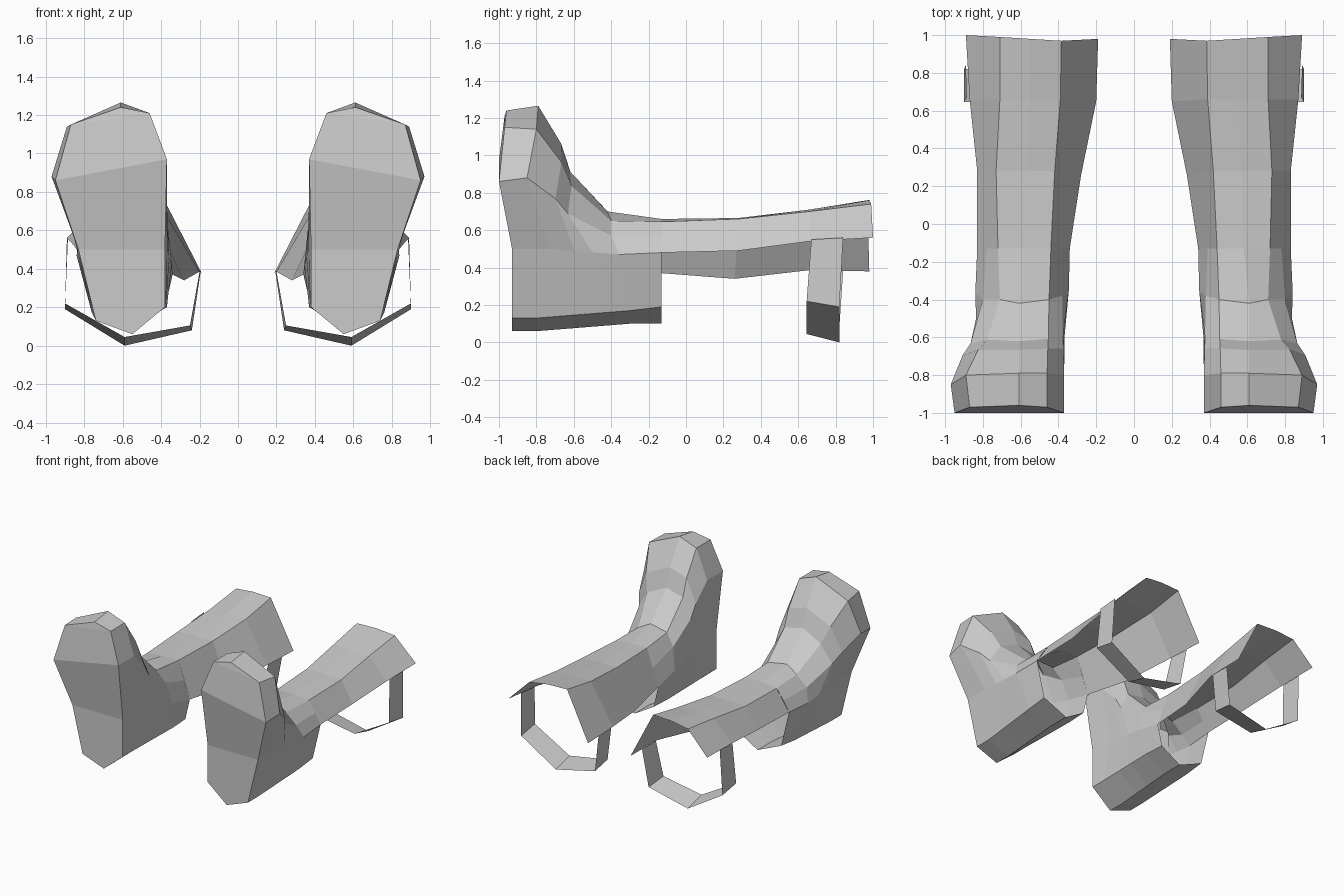
import bpy, bmesh
from mathutils import Vector

if "Cube" in bpy.data.objects:
    bpy.data.objects.remove(bpy.data.objects["Cube"])


def finish(name, bm):
    bmesh.ops.remove_doubles(bm, verts=bm.verts, dist=0.0005)
    bmesh.ops.recalc_face_normals(bm, faces=bm.faces)
    me = bpy.data.meshes.new(name)
    bm.to_mesh(me)
    bm.free()
    ob = bpy.data.objects.new(name, me)
    bpy.context.collection.objects.link(ob)
    mod = ob.modifiers.new("other_leg", 'MIRROR')
    mod.use_axis[0] = True
    return ob


def loft(bm, rings, closed):
    rows = [[bm.verts.new(p) for p in r] for r in rings]
    n = len(rows[0])
    for a, b in zip(rows, rows[1:]):
        for i in range(n if closed else n - 1):
            j = (i + 1) % n
            bm.faces.new((a[i], a[j], b[j], b[i]))
    return rows


def mix(a, b, t, sag):
    # blend two rings, sinking the upper points towards the sole
    out = []
    for i, (p, q) in enumerate(zip(a, b)):
        v = Vector(p).lerp(Vector(q), t)
        if 3 <= i <= 7:
            v.y -= sag
        out.append(v)
    return out


# Boot rings run heel, outer side, toe, inner side (10 points each)
sole = [(.55, -.93, .06), (.74, -.93, .13), (.83, -.93, .50), (.95, -1, .86),
        (.87, -.97, 1.15), (.61, -.96, 1.24), (.46, -.97, 1.21),
        (.37, -1, .97), (.38, -.93, .50), (.38, -.93, .20)]
depth = [-.80, -.80, -.73, -.85, -.80, -.79, -.79, -.80, -.73, -.80]
upper = [(x, d, z) for (x, y, z), d in zip(sole, depth)]
upper[3], upper[4], upper[5] = (.97, -.85, .88), (.89, -.80, 1.14), (.61, -.79, 1.265)
ankle = [(.55, -.30, .10), (.76, -.30, .17), (.84, -.36, .47), (.80, -.40, .57),
         (.71, -.40, .65), (.61, -.42, .70), (.45, -.40, .68),
         (.38, -.38, .59), (.345, -.35, .42), (.37, -.30, .20)]
cuff = [(x, -.13, z) for x, z in
        [(.55, .10), (.76, .19), (.83, .48), (.78, .56), (.72, .645), (.58, .66),
         (.44, .66), (.39, .51), (.34, .37), (.38, .20)]]

# Boot: sole to cuff, with the sole closed by cross strips
bm = bmesh.new()
rows = loft(bm, [sole, upper, mix(upper, ankle, .36, .01),
                 mix(upper, ankle, .62, .06), ankle, cuff], True)
s = rows[0]
for f in [(9, 0, 1), (8, 9, 1, 2), (7, 8, 2, 3), (6, 7, 3, 4), (5, 6, 4)]:
    bm.faces.new([s[i] for i in f])

finish("boot", bm)

# Shin guard: open shell carrying on from the upper cuff
shell = [[cuff[i] for i in (2, 4, 5, 6, 8)],
         [(.83, .28, .49), (.73, .28, .66), (.57, .28, .665), (.42, .28, .665), (.28, .26, .34)],
         [(.87, .66, .54), (.71, .66, .70), (.55, .66, .71), (.39, .66, .705), (.20, .65, .385)],
         [(.89, 1.0, .56), (.71, .99, .74), (.55, .98, .76), (.385, .97, .76), (.19, .98, .38)]]
bm = bmesh.new()
loft(bm, shell, False)
finish("shin_guard", bm)

# Calf strap: bent band under the guard
front = [(.885, .67, .55), (.90, .645, .22), (.59, .645, .045), (.25, .645, .105), (.20, .67, .385)]
back = [(.89, .84, .56), (.90, .82, .19), (.59, .82, 0), (.24, .82, .08), (.195, .84, .38)]
bm = bmesh.new()
loft(bm, [front, back], False)
finish("calf_strap", bm)
